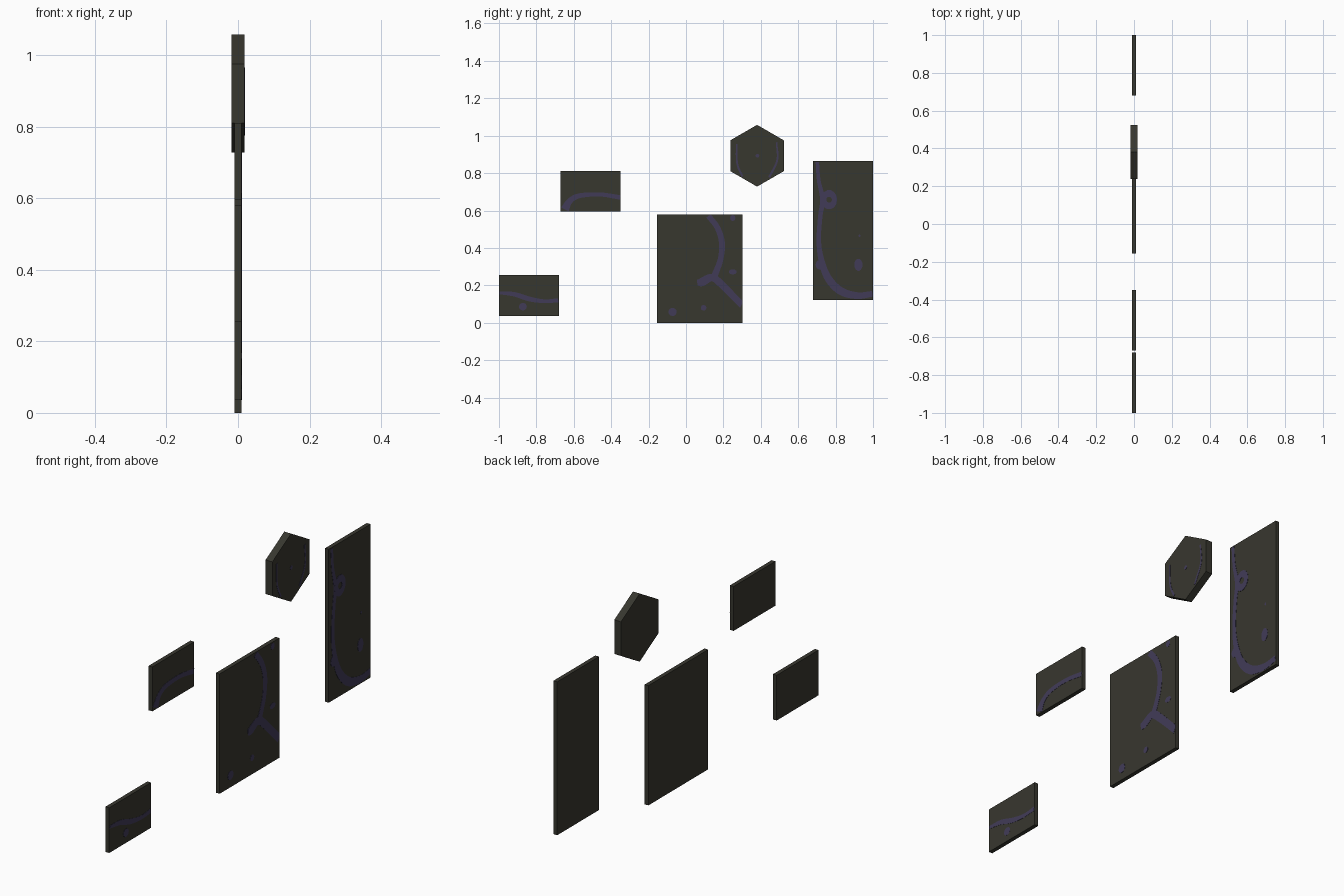
import bpy, bmesh, math
from mathutils import Vector

if "Cube" in bpy.data.objects:
    bpy.data.objects.remove(bpy.data.objects["Cube"])


def material(name, rgb):
    m = bpy.data.materials.new(name)
    m.diffuse_color = (*rgb, 1)
    m.use_nodes = True
    m.node_tree.nodes["Principled BSDF"].inputs["Base Color"].default_value = m.diffuse_color
    return m


STONE = material("dark_stone", (0.039, 0.038, 0.028))
VEIN = material("purple_vein", (0.053, 0.044, 0.097))
PAINT = 0.001  # thickness of painted plates


def finish(name, bm, mat):
    bmesh.ops.recalc_face_normals(bm, faces=bm.faces)
    me = bpy.data.meshes.new(name)
    bm.to_mesh(me)
    bm.free()
    me.materials.append(mat)
    ob = bpy.data.objects.new(name, me)
    bpy.context.collection.objects.link(ob)
    return ob


def prism(name, outline, x0, x1, mat):
    """Extrude a (y, z) outline along x."""
    bm = bmesh.new()
    f = bm.faces.new([bm.verts.new((x0, y, z)) for y, z in outline])
    r = bmesh.ops.extrude_face_region(bm, geom=[f])
    bmesh.ops.translate(bm, vec=(x1 - x0, 0, 0),
                        verts=[v for v in r["geom"] if isinstance(v, bmesh.types.BMVert)])
    return finish(name, bm, mat)


def smooth_path(pts, steps=6):
    """Catmull-Rom curve through (y, z, width) points."""
    p = [Vector(q) for q in pts]
    p = [2 * p[0] - p[1]] + p + [2 * p[-1] - p[-2]]
    out = []
    for a, b, c, d in zip(p, p[1:], p[2:], p[3:]):
        for i in range(steps):
            t = i / steps
            out.append(0.5 * (2 * b + (c - a) * t + (2 * a - 5 * b + 4 * c - d) * t * t
                              + (3 * b - a - 3 * c + d) * t ** 3))
    return out + [p[-2]]


def vein(name, pts, box, x):
    """Thin painted ribbon, clamped to the panel's edges."""
    path = smooth_path(pts)
    left, right = [], []
    for i, p in enumerate(path):
        t = (path[min(i + 1, len(path) - 1)] - path[max(i - 1, 0)]).xy.normalized()
        n = Vector((-t.y, t.x)) * p.z / 2
        for side, q in ((left, p.xy + n), (right, p.xy - n)):
            side.append((min(max(q.x, box[0]), box[1]), min(max(q.y, box[2]), box[3])))
    prism(name, left + right[::-1], x, x + PAINT, VEIN)


def ellipse(y, z, ry, rz, n=14):
    return [(y + ry * math.cos(2 * math.pi * i / n), z + rz * math.sin(2 * math.pi * i / n))
            for i in range(n)]


def spot(name, y, z, ry, rz, x):
    prism(name, ellipse(y, z, ry, rz), x, x + PAINT, VEIN)


def panel(name, box, veins=(), spots=()):
    y0, y1, z0, z1 = box
    prism(name, [(y0, z0), (y1, z0), (y1, z1), (y0, z1)], -0.01, 0.01, STONE)
    for i, v in enumerate(veins):
        vein(f"{name}_vein_{i + 1}", v, box, 0.01)
    for i, s in enumerate(spots):
        spot(f"{name}_spot_{i + 1}", *s, 0.01)


# Two small panels
panel("low_small_panel", (-1, -0.68, 0.036, 0.255),
      [[(-0.997, 0.16, 0.015), (-0.917, 0.152, 0.024), (-0.837, 0.127, 0.026),
        (-0.757, 0.115, 0.02), (-0.683, 0.12, 0.022)]],
      [(-0.872, 0.086, 0.021, 0.02)])
panel("high_small_panel", (-0.67, -0.35, 0.596, 0.811),
      [[(-0.648, 0.605, 0.045), (-0.622, 0.65, 0.032), (-0.57, 0.679, 0.026),
        (-0.46, 0.686, 0.022), (-0.352, 0.67, 0.024)]])

# Middle panel with a forked vein
panel("middle_panel", (-0.155, 0.302, 0, 0.58),
      [[(0.12, 0.572, 0.03), (0.168, 0.508, 0.03), (0.192, 0.428, 0.032),
        (0.184, 0.337, 0.03), (0.15, 0.245, 0.035)],
       [(0.06, 0.215, 0.03), (0.085, 0.218, 0.045), (0.14, 0.242, 0.04), (0.19, 0.205, 0.038),
        (0.255, 0.14, 0.036), (0.302, 0.092, 0.036)]],
      [(0.25, 0.272, 0.021, 0.014), (0.094, 0.08, 0.015, 0.015),
       (-0.072, 0.058, 0.022, 0.022), (0.25, 0.56, 0.014, 0.016)])

# Tall panel
panel("tall_panel", (0.68, 1, 0.122, 0.865),
      [[(0.702, 0.86, 0.018), (0.71, 0.76, 0.02), (0.73, 0.66, 0.026), (0.718, 0.57, 0.024),
        (0.71, 0.44, 0.024), (0.725, 0.33, 0.032), (0.762, 0.235, 0.04), (0.83, 0.168, 0.042),
        (0.917, 0.145, 0.036), (0.997, 0.155, 0.03)]],
      [(0.715, 0.31, 0.022, 0.026), (0.922, 0.31, 0.022, 0.033), (0.928, 0.465, 0.005, 0.007)])

# Ring mark on the tall panel
bm = bmesh.new()
loops = [[bm.verts.new((x, y, z)) for y, z in ellipse(0.765, 0.658, ry, rz)]
         for x, ry, rz in ((0.01, 0.043, 0.052), (0.0112, 0.043, 0.052),
                           (0.0112, 0.015, 0.016), (0.01, 0.015, 0.016))]
for k in range(4):
    a, b = loops[k], loops[(k + 1) % 4]
    for i in range(len(a)):
        j = (i + 1) % len(a)
        bm.faces.new((a[i], a[j], b[j], b[i]))
finish("tall_panel_ring", bm, VEIN)

# Thicker hexagonal tile with two thin veins and a centre dot
HX = 0.018
prism("hexagon_tile",
      [(0.38 + 0.165 * math.sin(i * math.pi / 3), 0.893 + 0.165 * math.cos(i * math.pi / 3))
       for i in range(6)], -HX, HX, STONE)
hex_box = (0.237, 0.523, 0.73, 1.06)
vein("hexagon_vein_left", [(0.27, 0.955, 0.008), (0.274, 0.85, 0.01), (0.302, 0.782, 0.01)],
     hex_box, HX)
vein("hexagon_vein_right", [(0.484, 0.965, 0.008), (0.488, 0.87, 0.01), (0.445, 0.778, 0.012)],
     hex_box, HX)
spot("hexagon_dot", 0.382, 0.893, 0.01, 0.01, HX)
